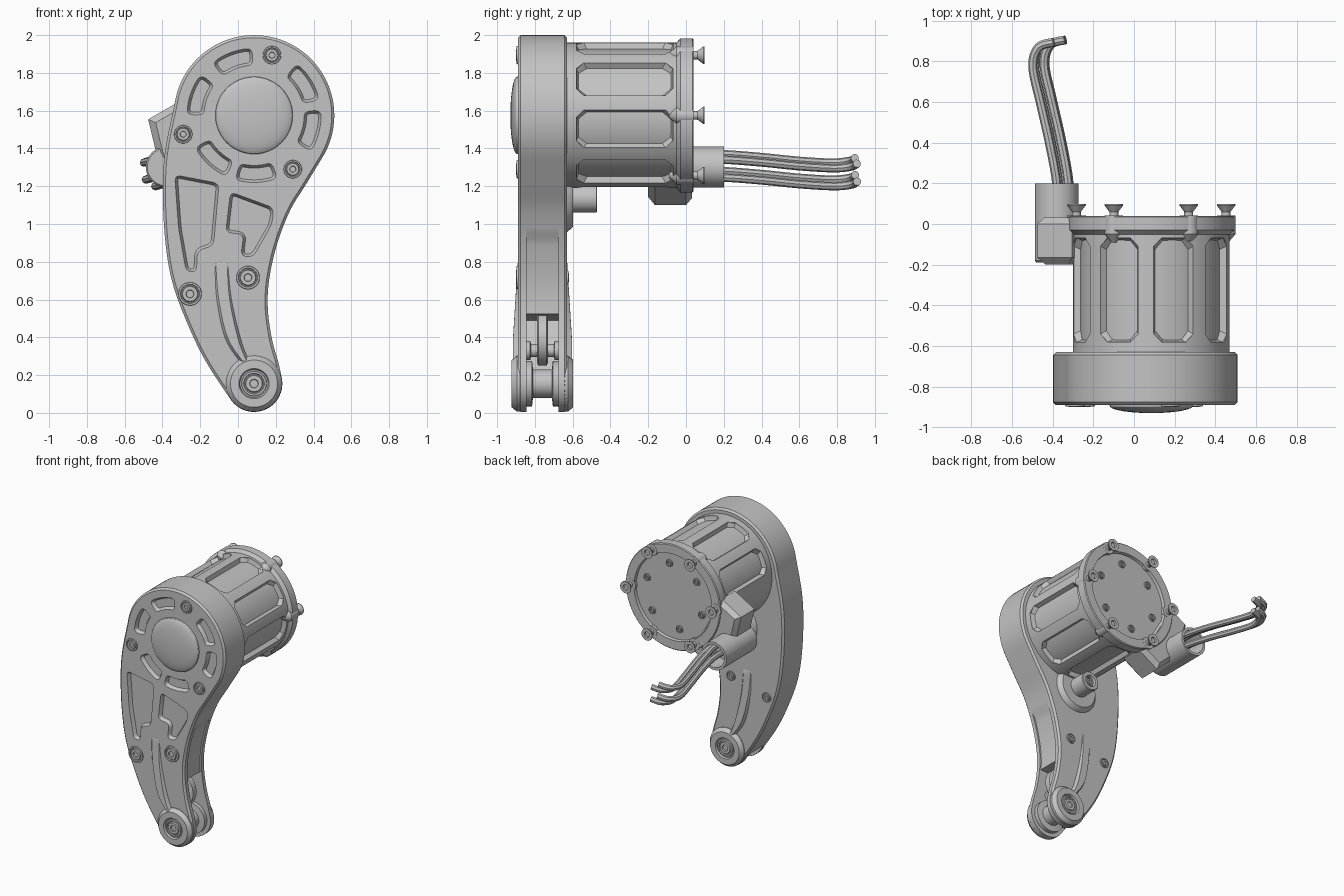
import bpy, bmesh, math
from mathutils import Vector
from math import cos, sin, radians, pi

if "Cube" in bpy.data.objects:
    bpy.data.objects.remove(bpy.data.objects["Cube"])

grey = bpy.data.materials.new("plain grey")
grey.use_nodes = True
tone = (0.55, 0.55, 0.55, 1)
grey.diffuse_color = tone
grey.node_tree.nodes["Principled BSDF"].inputs["Base Color"].default_value = tone

HUB = (0.085, 1.575)      # motor axis (x, z)
PIVOT = (0.085, 0.155)    # lower axle (x, z)
MID, HALF = -0.76, 0.13   # housing centre plane and half thickness
FRONT, BACK = MID - HALF, MID + HALF


def smooth(ob):
    bpy.ops.object.select_all(action='DESELECT')
    ob.select_set(True)
    bpy.context.view_layer.objects.active = ob
    bpy.ops.object.shade_smooth_by_angle(angle=radians(30))


def loft(name, rings):
    """Skin a list of equal point rings and cap both ends."""
    bm = bmesh.new()
    rows = [[bm.verts.new(p) for p in ring] for ring in rings]
    n = len(rows[0])
    for a, b in zip(rows, rows[1:]):
        for i in range(n):
            j = (i + 1) % n
            bm.faces.new((a[i], a[j], b[j], b[i]))
    bm.faces.new(rows[0])
    bm.faces.new(rows[-1])
    bmesh.ops.recalc_face_normals(bm, faces=bm.faces)
    me = bpy.data.meshes.new(name)
    bm.to_mesh(me)
    bm.free()
    me.materials.append(grey)
    ob = bpy.data.objects.new(name, me)
    bpy.context.collection.objects.link(ob)
    smooth(ob)
    return ob


def inset(pts, d):
    """Move a closed outline inward by d."""
    pts = [Vector(p) for p in pts]
    n = len(pts)
    area = sum(pts[i - 1].x * pts[i].y - pts[i].x * pts[i - 1].y for i in range(n))
    k = d if area > 0 else -d
    out = []
    for i, p in enumerate(pts):
        a, b = (p - pts[i - 1]).normalized(), (pts[(i + 1) % n] - p).normalized()
        na, nb = Vector((-a.y, a.x)), Vector((-b.y, b.x))
        out.append(p + (na + nb) * k / max(1 + na.dot(nb), 0.4))
    return out


def prism(name, pts, layers):
    """Outline in x, z carried through (y, inset) layers."""
    return loft(name, [[(p.x, y, p.y) for p in inset(pts, d)] for y, d in layers])


def lathe(name, c, profile, n=40):
    """Turn a (y, radius) profile about an axis along y."""
    return loft(name, [[(c[0] + r * cos(2 * pi * i / n), y, c[1] + r * sin(2 * pi * i / n))
                        for i in range(n)] for y, r in profile])


def spline(pts, steps=6):
    pts = [Vector(p) for p in pts]
    q = [pts[0]] + pts + [pts[-1]]
    out = []
    for a, b, c, d in zip(q, q[1:], q[2:], q[3:]):
        for i in range(steps):
            t = i / steps
            out.append(0.5 * (2 * b + (c - a) * t + (2 * a - 5 * b + 4 * c - d) * t * t
                              + (3 * b - a - 3 * c + d) * t ** 3))
    return out + [pts[-1]]


def rounded(pts, r):
    pts = [Vector(p) for p in pts]
    out = []
    for i, p in enumerate(pts):
        a, b = pts[i - 1] - p, pts[(i + 1) % len(pts)] - p
        a, b = (p + v.normalized() * min(r, v.length * 0.45) for v in (a, b))
        out += [a * (1 - t) ** 2 + p * 2 * t * (1 - t) + b * t * t for t in (0, 0.25, 0.5, 0.75, 1)]
    return out


def polar(c, r, deg):
    return (c[0] + r * cos(radians(deg)), c[1] + r * sin(radians(deg)))


def cut(ob, cutters):
    for c in cutters:
        m = ob.modifiers.new("cut", 'BOOLEAN')
        m.operation, m.solver, m.object = 'DIFFERENCE', 'EXACT', c
        bpy.context.view_layer.objects.active = ob
        bpy.ops.object.modifier_apply(modifier=m.name)
        bpy.data.objects.remove(c)
    smooth(ob)


def screw(name, c, r, y, s):
    """Ringed socket screw on a face at y that looks along s."""
    steps = [(-.004, 1.05), (.008, 1), (.008, .85), (.001, .8), (.001, .72),
             (.01, .66), (.01, .36), (.002, .32)]
    lathe(name, c, [(y + s * h, r * k) for h, k in steps], 24)


# Housing outline: round head, curved arm, round foot
head = [polar(HUB, .425, a) for a in range(172, -36, -4)]
foot = [polar(PIVOT, .15, a) for a in range(15, -146, -8)]
right = spline([head[-1], (.36, 1.21), (.275, 1.07), (.206, .89), (.165, .705),
                (.158, .55), (.18, .39), (.213, .27), foot[0]])
left = spline([foot[-1], (-.175, .28), (-.275, .49), (-.35, .7), (-.386, .92),
               (-.398, 1.18), (-.385, 1.39), head[0]])
outline = head + right[1:-1] + foot + left[1:-1]

plates = {}
for side, s in (("front", -1), ("back", 1)):
    plates[side] = prism(side + "_plate", outline, [
        (MID + s * .085, 0), (MID + s * (HALF - .014), 0), (MID + s * HALF, .014)])

# Filling between the plates, open at the lower right for the rollers
core = head + [(p.x - (.012 if p.y < .95 else 0), p.y) for p in right[1:] if p.y > .52]
core += [(p.x + .06, p.y) for p in reversed(left) if .12 < p.y < .52]
core += [p for p in left[:-1] if p.y > .12]
prism("housing_core", core, [(MID - .087, 0), (MID + .087, 0)])

# Pockets sunk into the front plate
pockets = []
for a in (110, 32, -14, -88, 227, 161):
    box = [(-.1, .265), (-.035, .265), (.035, .265), (.1, .265),
           (.1, .355), (.035, .355), (-.035, .355), (-.1, .355)]
    pockets.append([polar(HUB, p.y, a + math.degrees(p.x / .31)) for p in rounded(box, .035)])
pockets.append(rounded([(-.335, 1.26), (-.1, 1.215), (-.13, .885), (-.215, .86),
                        (-.22, .745), (-.275, .75), (-.315, .98)], .035))
pockets.append(rounded([(-.04, 1.17), (.19, 1.085), (.18, 1.0), (.08, .825),
                        (.015, .83), (.03, .945), (-.065, .955)], .035))
cut(plates["front"], [prism("pocket_cutter", p, [(FRONT - .03, 0), (FRONT, 0), (FRONT + .026, .014)])
                      for p in pockets])

# Domed cap on the front
lathe("front_dome", HUB, [(FRONT + .01, .205)] + [
    (FRONT - .004 - .036 * cos(radians(a)), .203 * sin(radians(a)) + .002) for a in range(90, -1, -10)], 48)

# Ribs and pivot bosses on both faces
rib = spline([(-.137, .81), (-.12, .6), (-.07, .387), (.02, .25)])
rib += reversed(spline([(-.04, .81), (-.026, .6), (.026, .37), (.08, .25)]))
for side, s in (("front", -1), ("back", 1)):
    rise = [.026 * min(1, max(0.06, (.81 - p.y) / .42)) for p in rib]
    loft(side + "_rib", [[(p.x, MID + s * (HALF - .01), p.y) for p in rib],
                         [(p.x, MID + s * (HALF + h), p.y) for p, h in zip(inset(rib, .018), rise)]])
    lathe(side + "_pivot_boss", PIVOT, [(MID + s * h, r) for h, r in (
        (.085, .148), (.135, .148), (.163, .125), (.163, .08), (.15, .074))])
    screw(side + "_pivot_screw", PIVOT, .065, MID + s * .15, s)
    for c in ((.053, .716), (-.254, .63)):
        screw(side + "_arm_screw", c, .06 if s < 0 else .036, MID + s * HALF, s)
for c in ((.18, 1.894), (-.29, 1.475), (.29, 1.29)):
    screw("head_screw", c, .047, FRONT, -1)

# Rollers between the plates
lathe("pivot_roller", PIVOT, [(MID + y, r) for y, r in (
    (-.087, .06), (-.085, .12), (-.055, .12), (-.05, .075), (.05, .075), (.055, .12), (.085, .12), (.087, .06))])
lathe("idler_wheel", (.02, .39), [(MID + y, r) for y, r in (
    (-.03, .12), (-.022, .14), (.022, .14), (.03, .12))])
lathe("idler_axle", (.06, .33), [(MID + y, r) for y, r in (
    (-.086, .05), (-.065, .05), (-.06, .035), (.06, .035), (.065, .05), (.086, .05))], 24)

# Motor shell with sunken windows over an inner drum
shell = lathe("motor_shell", HUB, [(BACK - .01, .385), (-.03, .385)], 72)
lathe("motor_drum", HUB, [(-.61, .352), (-.04, .352)], 72)
windows = []
for a in range(-95, 160, 42):
    u = Vector((cos(radians(a)), 0, sin(radians(a))))
    t = Vector((-u.z, 0, u.x))
    rings = []
    for rad, w, e in ((.33, .078, .234), (.372, .102, .256), (.43, .102, .256)):
        octagon = [(w, e - .04), (w - .04, e), (.04 - w, e), (-w, e - .04),
                   (-w, .04 - e), (.04 - w, -e), (w - .04, -e), (w, .04 - e)]
        rings.append([Vector((HUB[0], -.325 + y, HUB[1])) + u * rad + t * x for x, y in octagon])
    windows.append(loft("window_cutter", rings))
cut(shell, windows)

# End flange with lugs and protruding screws
lathe("motor_flange", HUB, [(-.055, .38), (-.03, .408), (.034, .408), (.04, .402),
                            (.04, .335), (.018, .33)], 72)
for a in range(0, 360, 60):
    c = polar(HUB, .368, a)
    lathe("flange_lug", c, [(-.09, .012), (-.05, .046), (.041, .046)], 24)
    lathe("flange_screw", c, [(.03, .022), (.06, .022), (.092, .046), (.098, .046),
                              (.098, .022), (.085, .02)], 24)
    screw("end_cap_screw", polar(HUB, .25, a + 20), .028, .018, 1)

# Post on a conical base behind the housing
POST = (.005, 1.135)
lathe("post_base", POST, [(BACK - .01, .18), (BACK, .178), (-.597, .15)])
lathe("rear_post", POST, [(-.61, .074), (-.475, .074), (-.47, .069), (-.47, .045), (-.49, .04)])
screw("post_screw", POST, .035, -.49, 1)

# Cable connector: winged bracket and open tube
bracket = []
for rad, t in ((.3, .262), (.496, .262), (.55, .08), (.55, -.08), (.496, -.262), (.3, -.262)):
    a = radians(210)
    bracket.append((HUB[0] + rad * cos(a) + t * sin(a), HUB[1] + rad * sin(a) - t * cos(a)))
prism("connector_bracket", bracket, [(-.2, .035), (-.165, 0), (.0, 0), (.032, .03)])
lathe("connector_tube", (-.38, 1.302), [(-.19, .1), (-.18, .108), (.2, .108), (.2, .088), (.06, .086)])

# Wires
path = [(-.35, .03, 1.31), (-.35, .2, 1.31), (-.385, .4, 1.295), (-.43, .6, 1.275),
        (-.468, .78, 1.265), (-.44, .875, 1.275), (-.365, .9, 1.29)]
for dx, dz in ((-.03, .06), (.025, .03), (-.02, -.03), (.03, -.065)):
    pts = spline([(x + dx, y + dx * .2, z + dz) for x, y, z in path])
    cu = bpy.data.curves.new("wire", 'CURVE')
    cu.dimensions, cu.bevel_depth, cu.bevel_resolution, cu.use_fill_caps = '3D', .022, 2, True
    sp = cu.splines.new('POLY')
    sp.points.add(len(pts) - 1)
    for q, p in zip(sp.points, pts):
        q.co = (*p, 1)
    cu.materials.append(grey)
    wire = bpy.data.objects.new("wire", cu)
    bpy.context.collection.objects.link(wire)
    bpy.ops.object.select_all(action='DESELECT')
    wire.select_set(True)
    bpy.context.view_layer.objects.active = wire
    bpy.ops.object.convert(target='MESH')
    smooth(bpy.context.object)
